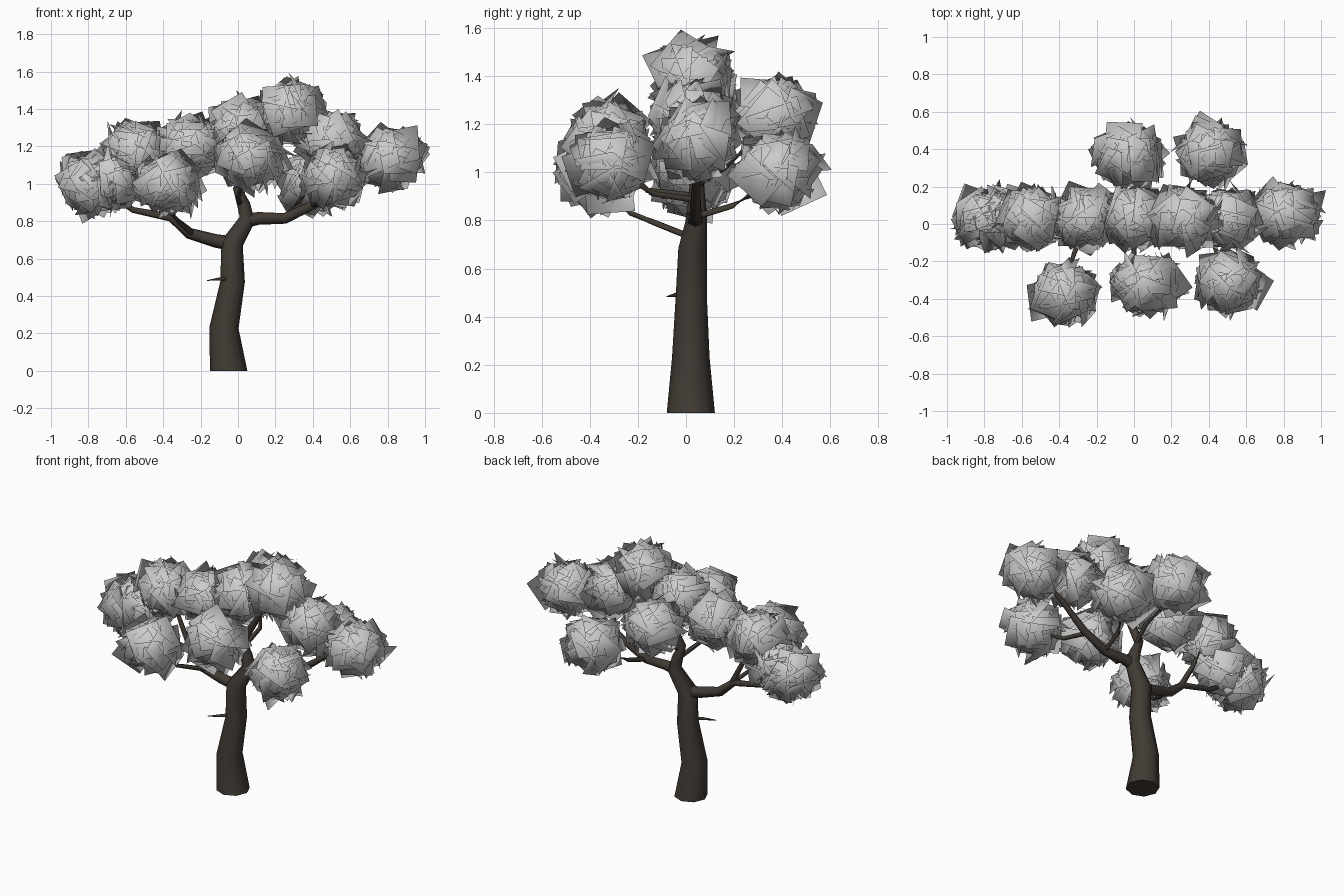
import bpy, bmesh, math, random
from mathutils import Vector, Matrix

if "Cube" in bpy.data.objects:
    bpy.data.objects.remove(bpy.data.objects["Cube"])

random.seed(7)

bark = bpy.data.materials.new("bark")
bark.diffuse_color = (0.055, 0.044, 0.035, 1)
bark.use_nodes = True
bark.node_tree.nodes["Principled BSDF"].inputs["Base Color"].default_value = bark.diffuse_color


def finish(name, bm, mat=None):
    mesh = bpy.data.meshes.new(name)
    bm.to_mesh(mesh)
    bm.free()
    for p in mesh.polygons:
        p.use_smooth = True
    if mat:
        mesh.materials.append(mat)
    obj = bpy.data.objects.new(name, mesh)
    bpy.context.collection.objects.link(obj)
    return obj


def limb(name, path, sides=6, flat_base=False):
    """Tapered tube through (x, y, z, radius) points."""
    bm = bmesh.new()
    pts = [Vector(p[:3]) for p in path]
    rings = []
    for i, p in enumerate(pts):
        d = (pts[min(i + 1, len(pts) - 1)] - pts[max(i - 1, 0)]).normalized()
        if flat_base and i == 0:
            d = Vector((0, 0, 1))
        ref = Vector((0, 1, 0)) if abs(d.y) < 0.8 else Vector((0, 0, 1))
        u = ref.cross(d).normalized()
        v = d.cross(u)
        r = path[i][3]
        rings.append([bm.verts.new(p + r * (math.cos(a) * u + math.sin(a) * v))
                      for a in (2 * math.pi * k / sides for k in range(sides))])
    for a, b in zip(rings, rings[1:]):
        for k in range(sides):
            j = (k + 1) % sides
            bm.faces.new((a[k], a[j], b[j], b[k]))
    bm.faces.new(rings[0][::-1])
    bm.faces.new(rings[-1])
    bmesh.ops.recalc_face_normals(bm, faces=bm.faces)
    obj = finish(name, bm, bark)
    for p in obj.data.polygons:
        p.use_smooth = len(p.vertices) == 4
    return obj


def foliage(name, centre, radii=(0.135, 0.115, 0.115), count=48):
    """Clump of square leaf cards wrapped loosely round an ellipsoid."""
    bm = bmesh.new()
    c = Vector(centre)
    for i in range(count):
        h = 1 - 2 * (i + 0.5) / count
        a = i * 2.39996 + random.uniform(-0.3, 0.3)
        s = math.sqrt(1 - h * h)
        d = Vector((s * math.cos(a), s * math.sin(a), h))
        k = random.uniform(0.75, 1.08)
        pos = c + Vector([d[n] * radii[n] * k for n in range(3)])
        n = (d + Vector([random.gauss(0, 0.28) for _ in range(3)])).normalized()
        rot = n.to_track_quat('Z', 'Y').to_matrix() @ Matrix.Rotation(random.uniform(0, 6.28), 3, 'Z')
        e = random.uniform(0.085, 0.105)
        bm.faces.new([bm.verts.new(pos + rot @ Vector((x * e, y * e, 0)))
                      for x, y in ((-1, -1), (1, -1), (1, 1), (-1, 1))])
    obj = finish(name, bm)
    # Rounded shading: normals point away from the clump centre
    obj.data.normals_split_custom_set_from_vertices(
        [(v.co - c).normalized() for v in obj.data.vertices])
    return obj


# Trunk
limb("trunk", [(-0.05, 0.02, 0, 0.1), (-0.075, 0.02, 0.23, 0.078), (-0.028, 0.022, 0.48, 0.065),
               (-0.033, 0.028, 0.68, 0.06), (0.05, 0.045, 0.81, 0.043), (0.03, 0.045, 0.89, 0.035),
               (0.0, 0.045, 0.97, 0.028), (0.09, 0.045, 1.12, 0.022), (0.25, 0.03, 1.36, 0.01)],
     sides=8, flat_base=True)

# Main branches
limb("left_branch", [(-0.03, 0.03, 0.68, 0.04), (-0.12, 0.025, 0.695, 0.036), (-0.26, 0.02, 0.735, 0.03),
                     (-0.36, 0.02, 0.82, 0.022), (-0.56, 0.03, 0.86, 0.016), (-0.75, 0.03, 0.98, 0.006)])
limb("left_upper_branch", [(-0.34, 0.02, 0.8, 0.02), (-0.43, 0.03, 0.97, 0.015), (-0.5, 0.03, 1.15, 0.006)])
limb("right_branch", [(0.03, 0.04, 0.8, 0.038), (0.11, 0.04, 0.815, 0.034), (0.25, 0.04, 0.815, 0.029),
                      (0.42, 0.04, 0.895, 0.023), (0.6, 0.05, 1.03, 0.016), (0.78, 0.06, 1.13, 0.006)])

# Thin side branches and twig
limb("front_left_branch", [(-0.24, 0.02, 0.73, 0.014), (-0.31, -0.13, 0.79, 0.013),
                           (-0.345, -0.23, 0.83, 0.011), (-0.37, -0.36, 0.97, 0.005)])
limb("front_centre_branch", [(0.01, 0.045, 0.9, 0.016), (0.0, -0.16, 0.925, 0.013), (0.04, -0.31, 1.08, 0.005)])
limb("front_right_branch", [(0.4, 0.04, 0.885, 0.015), (0.435, -0.13, 0.91, 0.012), (0.49, -0.29, 1.0, 0.005)])
limb("back_centre_branch", [(0.02, 0.045, 0.95, 0.016), (0.045, 0.16, 1.02, 0.014),
                            (0.0, 0.25, 1.1, 0.011), (-0.02, 0.35, 1.22, 0.005)])
limb("back_right_branch", [(0.26, 0.04, 0.815, 0.015), (0.285, 0.19, 0.86, 0.013),
                           (0.32, 0.26, 0.9, 0.011), (0.4, 0.37, 1.0, 0.005)])
limb("twig", [(-0.04, 0.0, 0.495, 0.012), (-0.1, -0.045, 0.49, 0.009), (-0.165, -0.08, 0.483, 0.002)], sides=5)

# Leaf clumps: central row, then front and back
clumps = {
    "row_1": (-0.79, 0.03, 1.0), "row_2": (-0.54, 0.03, 1.17), "row_3": (-0.25, 0.03, 1.2),
    "row_4": (0.01, 0.03, 1.29), "row_5": (0.28, 0.03, 1.385), "row_6": (0.5, 0.03, 1.22),
    "row_7": (0.81, 0.055, 1.14),
    "front_left": (-0.37, -0.37, 1.0), "front_centre": (0.06, -0.32, 1.14), "front_right": (0.51, -0.31, 1.04),
    "back_centre": (-0.02, 0.37, 1.23), "back_right": (0.41, 0.38, 1.01),
}
for part, centre in clumps.items():
    foliage("leaves_" + part, centre)
foliage("leaves_row_low_left", (-0.66, 0.03, 1.03))
